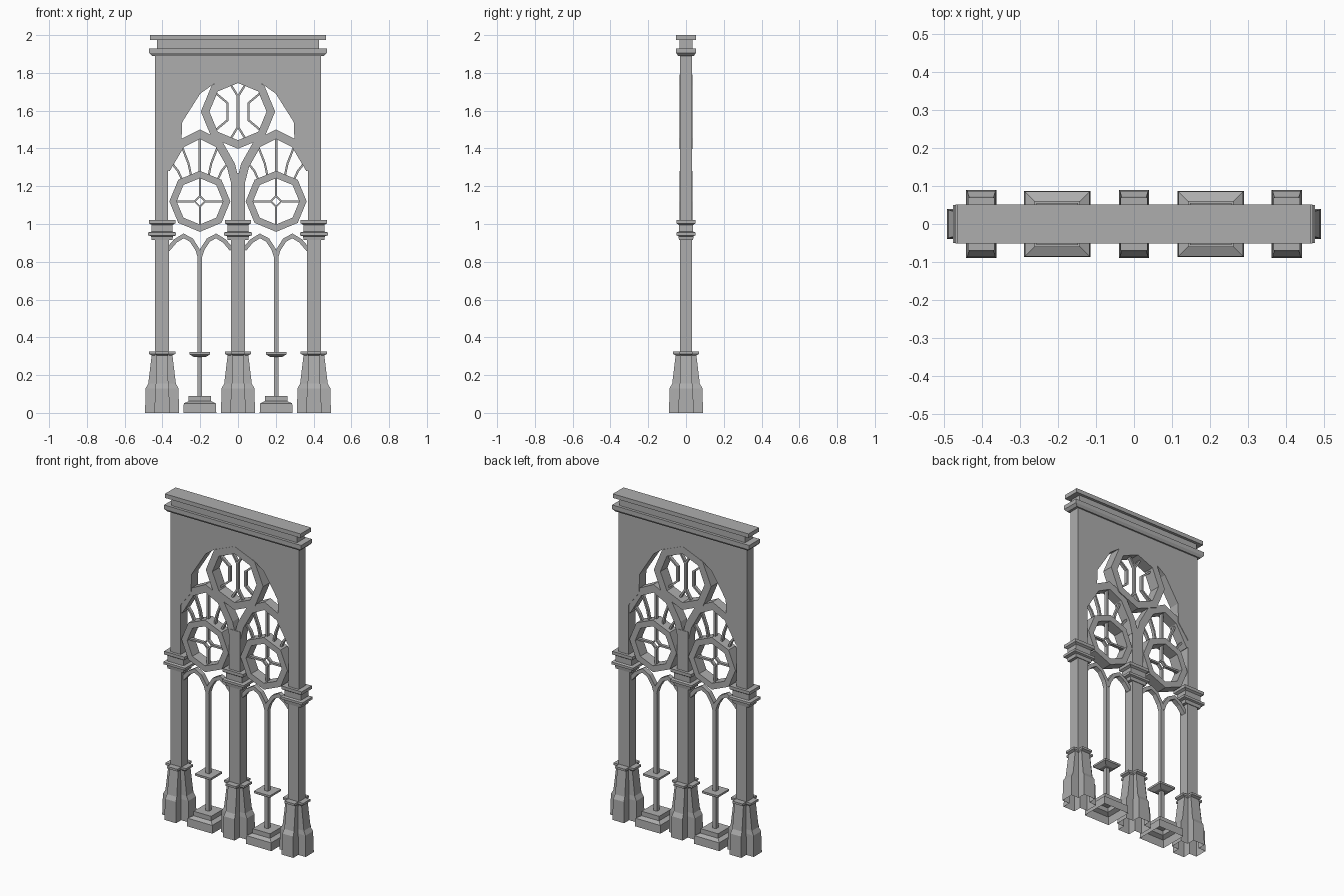
import bpy, bmesh, math
from mathutils import Vector

if "Cube" in bpy.data.objects:
    bpy.data.objects.remove(bpy.data.objects["Cube"], do_unlink=True)

stone = bpy.data.materials.new("grey stone")
stone.use_nodes = True
GREY = (0.42, 0.42, 0.42, 1)
stone.diffuse_color = GREY
stone.node_tree.nodes["Principled BSDF"].inputs["Base Color"].default_value = GREY


def finish(name, bm):
    bmesh.ops.recalc_face_normals(bm, faces=bm.faces)
    mesh = bpy.data.meshes.new(name)
    bm.to_mesh(mesh)
    bm.free()
    mesh.materials.append(stone)
    obj = bpy.data.objects.new(name, mesh)
    bpy.context.collection.objects.link(obj)
    return obj


def loft(name, rings, cap_bottom=True):
    """Skin a stack of rings of equal length."""
    bm = bmesh.new()
    loops = [[bm.verts.new(p) for p in ring] for ring in rings]
    for a, b in zip(loops, loops[1:]):
        for i in range(len(a)):
            j = (i + 1) % len(a)
            bm.faces.new((a[i], a[j], b[j], b[i]))
    if cap_bottom:
        bm.faces.new(loops[0][::-1])
    bm.faces.new(loops[-1])
    return finish(name, bm)


def block(name, x, levels, cap_bottom=True):
    """Stacked rectangles: (z, half width, half depth)."""
    corners = ((-1, -1), (1, -1), (1, 1), (-1, 1))
    return loft(name, [[(x + i * w, j * d, z) for i, j in corners]
                       for z, w, d in levels], cap_bottom)


def cross(name, x, levels):
    """Stacked cross plans: (z, arm length, arm half width)."""
    rings = []
    for z, a, b in levels:
        ring = []
        for k in range(4):
            c, s = round(math.cos(k * math.pi / 2)), round(math.sin(k * math.pi / 2))
            for u, v in ((a, -b), (a, b), (b, b)):
                ring.append((x + c * u - s * v, s * u + c * v, z))
        rings.append(ring)
    return loft(name, rings, cap_bottom=False)


def panel(name, outline, depth):
    """Extrude an x-z outline through the wall."""
    return loft(name, [[(x, y, z) for x, z in outline] for y in (-depth, depth)])


def ribbon(name, points, width, depth, closed=False):
    """Mitred band along an x-z path."""
    pts = [Vector(p) for p in points]
    n = len(pts)
    left, right = [], []
    for i, p in enumerate(pts):
        before = pts[i - 1] if closed or i else None
        after = pts[(i + 1) % n] if closed or i < n - 1 else None
        d1 = (p - before).normalized() if before else (after - p).normalized()
        d2 = (after - p).normalized() if after else d1
        t = (d1 + d2).normalized()
        normal = Vector((-t.y, t.x))
        off = normal * (width / 2 / max(t.dot(d1), 0.3))
        left.append(p + off)
        right.append(p - off)
    if not closed:
        return panel(name, left + right[::-1], depth)
    bm = bmesh.new()
    rows = [[bm.verts.new((q.x, y, q.y)) for q in side]
            for side, y in ((left, -depth), (left, depth), (right, depth), (right, -depth))]
    for r in range(4):
        a, b = rows[r], rows[(r + 1) % 4]
        for i in range(n):
            j = (i + 1) % n
            bm.faces.new((a[i], a[j], b[j], b[i]))
    return finish(name, bm)


def polygon(x, z, radius, sides):
    return [(x + radius * math.sin(2 * math.pi * k / sides),
             z + radius * math.cos(2 * math.pi * k / sides)) for k in range(sides)]


# Upper wall with the great arch opening
half = [(0.37, 1.0), (0.37, 1.33), (0.30, 1.42), (0.295, 1.54),
        (0.20, 1.69), (0.13, 1.74)]
arch = half + [(0, 1.77)] + [(-x, z) for x, z in reversed(half)]
panel("upper_wall", [(0.44, 1.0), (0.44, 1.9), (-0.44, 1.9), (-0.44, 1.0)] + arch[::-1], 0.033)

# Cornice
block("cornice", 0, [(1.89, 0.455, 0.042), (1.905, 0.47, 0.052), (1.93, 0.47, 0.052),
                     (1.93, 0.43, 0.035), (1.975, 0.43, 0.035), (1.975, 0.465, 0.052),
                     (2.0, 0.465, 0.052)])

# Main columns with cross-shaped pedestals and double capitals
for side, x in (("right", -0.402), ("centre", 0), ("left", 0.402)):
    block(side + "_shaft", x, [(0.3, 0.037, 0.033), (1.0 if x else 1.27, 0.037, 0.033)])
    cross(side + "_pedestal", x, [(0, 0.09, 0.04), (0.13, 0.087, 0.037), (0.155, 0.073, 0.033),
                                  (0.305, 0.055, 0.03), (0.312, 0.07, 0.035),
                                  (0.325, 0.07, 0.035)])
    block(side + "_capital", x, [(0.915, 0.055, 0.037), (0.935, 0.058, 0.04),
                                 (0.94, 0.075, 0.05), (0.955, 0.075, 0.05),
                                 (0.96, 0.055, 0.038), (0.995, 0.055, 0.038),
                                 (1.003, 0.07, 0.05), (1.022, 0.07, 0.05)])

# Top rose window
ZT = 1.595
ribbon("top_rose_frame", polygon(0, ZT, 0.174, 8), 0.042, 0.035, True)
ribbon("top_rose_mullion", [(0, ZT - 0.085), (0, ZT + 0.085)], 0.014, 0.01)
for s in (-1, 1):
    for v in (-1, 1):
        ribbon("top_rose_fork", [(0, ZT + v * 0.08), (s * 0.04, ZT + v * 0.145)], 0.011, 0.01)
    ribbon("top_rose_bracket", [(s * 0.115, ZT + 0.095), (s * 0.055, ZT + 0.045),
                                (s * 0.055, ZT - 0.045), (s * 0.115, ZT - 0.095)], 0.011, 0.01)

# Two bays, mirrored
for side, s in (("right", -1), ("left", 1)):
    X, ZB = s * 0.202, 1.12

    # Pointed arch band
    span = [(-0.18, 1.29), (-0.10, 1.425), (0, 1.475), (0.10, 1.425), (0.165, 1.31), (0.185, 1.23)]
    ribbon(side + "_arch", [(X - s * dx, z) for dx, z in span], 0.045, 0.03)

    # Small rose window with a diamond hub
    ribbon(side + "_rose_frame", polygon(X, ZB, 0.142, 8), 0.036, 0.035, True)
    ribbon(side + "_rose_hub", polygon(X, ZB, 0.028, 4), 0.009, 0.01, True)
    for dx, dz in ((1, 0), (-1, 0), (0, 1), (0, -1)):
        ribbon(side + "_rose_spoke", [(X + dx * 0.03, ZB + dz * 0.03),
                                      (X + dx * 0.13, ZB + dz * 0.13)], 0.011, 0.01)

    # Fan tracery under the arch
    ribbon(side + "_fan_mullion", [(X, 1.27), (X, 1.46)], 0.012, 0.01)
    for t in (-1, 1):
        ribbon(side + "_fan_rib", [(X + t * 0.045, 1.25), (X + t * 0.06, 1.32),
                                   (X + t * 0.095, 1.41)], 0.011, 0.01)
        ribbon(side + "_fan_rib_outer", [(X + t * 0.09, 1.225), (X + t * 0.115, 1.28),
                                         (X + t * 0.155, 1.33)], 0.011, 0.01)
        # Lower twin arches
        ribbon(side + "_small_arch", [(X, 0.825), (X + t * 0.013, 0.865), (X + t * 0.045, 0.915),
                                      (X + t * 0.086, 0.937), (X + t * 0.13, 0.91),
                                      (X + t * 0.168, 0.865)], 0.022, 0.015)

    # Slender column, its collar and plinth
    block(side + "_slender_shaft", X, [(0.08, 0.012, 0.012), (0.85, 0.012, 0.012)])
    block(side + "_collar", X, [(0.295, 0.03, 0.03), (0.31, 0.055, 0.055), (0.322, 0.055, 0.055)])
    block(side + "_plinth", X, [(0, 0.087, 0.087), (0.05, 0.085, 0.085), (0.062, 0.06, 0.06),
                                (0.09, 0.06, 0.06)], cap_bottom=False)
